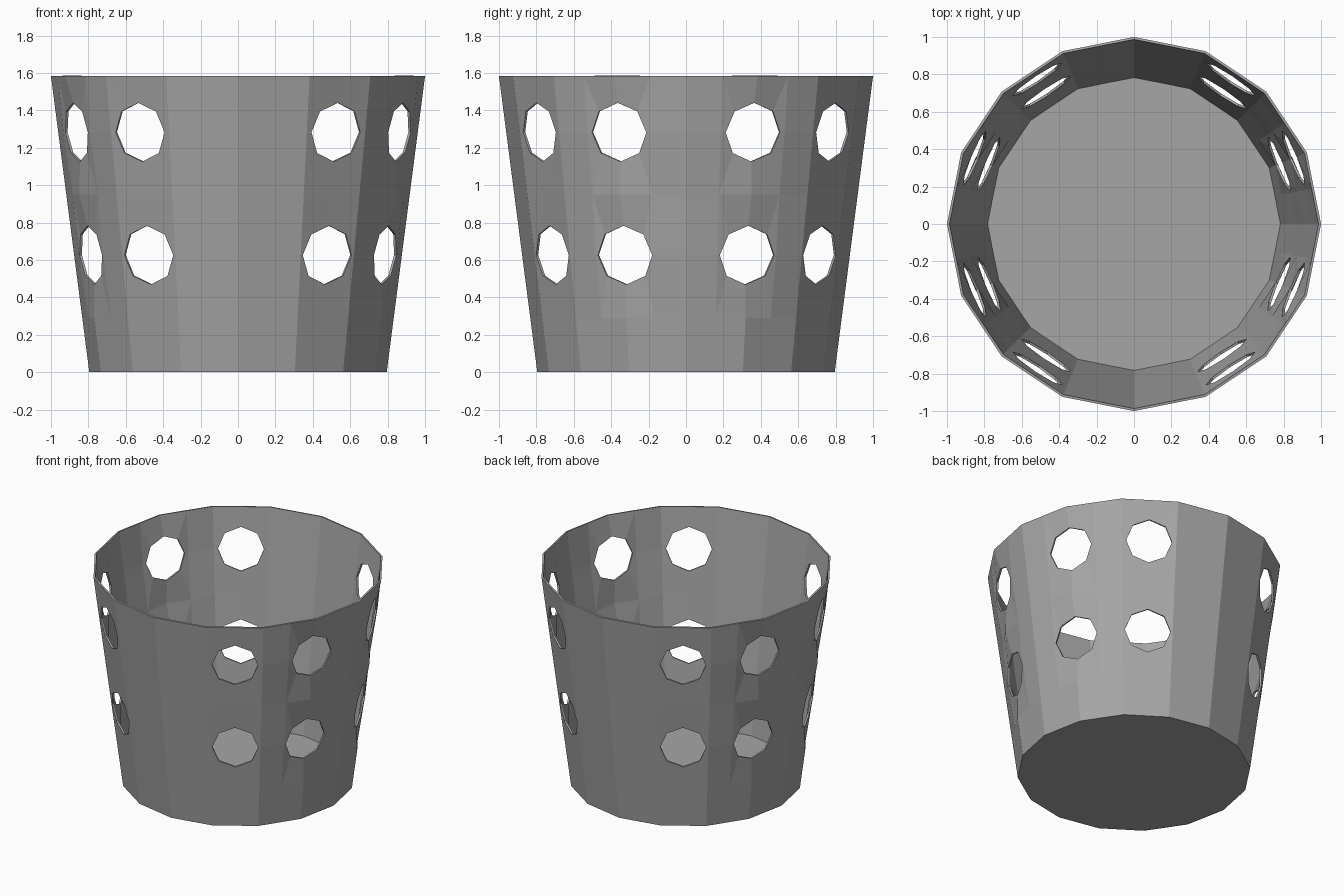
import bpy, bmesh
from math import sin, cos, pi, radians

if "Cube" in bpy.data.objects:
    bpy.data.objects.remove(bpy.data.objects["Cube"])

H, R_BOTTOM, R_TOP = 1.583, 0.795, 1.0
HOLE_R = 0.157
STEP = 22.5                                  # sixteen-sided wall
COLS = [i * STEP / 2 for i in range(9)]      # one quadrant, 0..90 degrees
ROWS = [0, 0.29, 0.626, 0.95, 1.283, H]
HOLES = {11.25: 0.972, 45.0: 0.98}           # cell start angle: hole plane factor
BULGE = 0.5                                  # rounding of the hole-centre rows

bm = bmesh.new()


def radius(z):
    return R_BOTTOM + (R_TOP - R_BOTTOM) * z / H


def wall(deg, z):
    """Point on the tapered sixteen-sided wall, a little rounder at hole height."""
    off = deg % STEP
    flat = cos(radians(STEP / 2)) / cos(radians(off - STEP / 2))
    if z in (ROWS[2], ROWS[4]) and deg in (11.25, 33.75):
        flat += (1 - flat) * BULGE
    r = radius(z) * flat
    return (r * cos(radians(deg)), r * sin(radians(deg)), z)


def face(*pts):
    bm.faces.new([bm.verts.new(p) for p in pts])


def hole_cell(a0, z0, zc, z1, factor):
    """Wall cell with a flat octagonal hole in its middle."""
    am, a1 = a0 + STEP / 2, a0 + STEP
    outer = [wall(a, z) for a, z in ((a1, zc), (a1, z1), (am, z1), (a0, z1),
                                     (a0, zc), (a0, z0), (am, z0), (a1, z0))]
    c, s = cos(radians(am)), sin(radians(am))
    inner = []
    for k in range(8):
        t, z = HOLE_R * cos(k * pi / 4), zc + HOLE_R * sin(k * pi / 4)
        d = factor * radius(z)
        inner.append((d * c - t * s, d * s + t * c, z))
    for k in range(8):
        n = (k + 1) % 8
        face(inner[k], outer[k], outer[n], inner[n])


# Floor and lower band
for a0, a1 in zip(COLS, COLS[1:]):
    face((0, 0, 0), wall(a1, 0), wall(a0, 0))
    face(wall(a0, 0), wall(a1, 0), wall(a1, ROWS[1]), wall(a0, ROWS[1]))

# Plain strips between the holes
for a0, a1 in zip(COLS, COLS[1:]):
    if any(h <= a0 < h + STEP for h in HOLES):
        continue
    for z0, z1 in zip(ROWS[1:], ROWS[2:]):
        face(wall(a0, z0), wall(a1, z0), wall(a1, z1), wall(a0, z1))

# Two rows of holes
for a0, factor in HOLES.items():
    hole_cell(a0, *ROWS[1:4], factor)
    hole_cell(a0, *ROWS[3:6], factor)

bmesh.ops.remove_doubles(bm, verts=bm.verts, dist=0.0005)
mesh = bpy.data.meshes.new("basket")
bm.to_mesh(mesh)
bm.free()
basket = bpy.data.objects.new("basket", mesh)
bpy.context.collection.objects.link(basket)

# Dark grey material
grey = bpy.data.materials.new("dark_grey")
grey.diffuse_color = (0.38, 0.38, 0.38, 1)
grey.use_nodes = True
grey.node_tree.nodes["Principled BSDF"].inputs["Base Color"].default_value = grey.diffuse_color
mesh.materials.append(grey)

# Mirror the quadrant, then give the sheet its thickness
mirror = basket.modifiers.new("mirror", 'MIRROR')
mirror.use_axis = (True, True, False)
mirror.merge_threshold = 0.001
shell = basket.modifiers.new("thickness", 'SOLIDIFY')
shell.thickness = 0.013
shell.offset = -1
shell.use_even_offset = True
